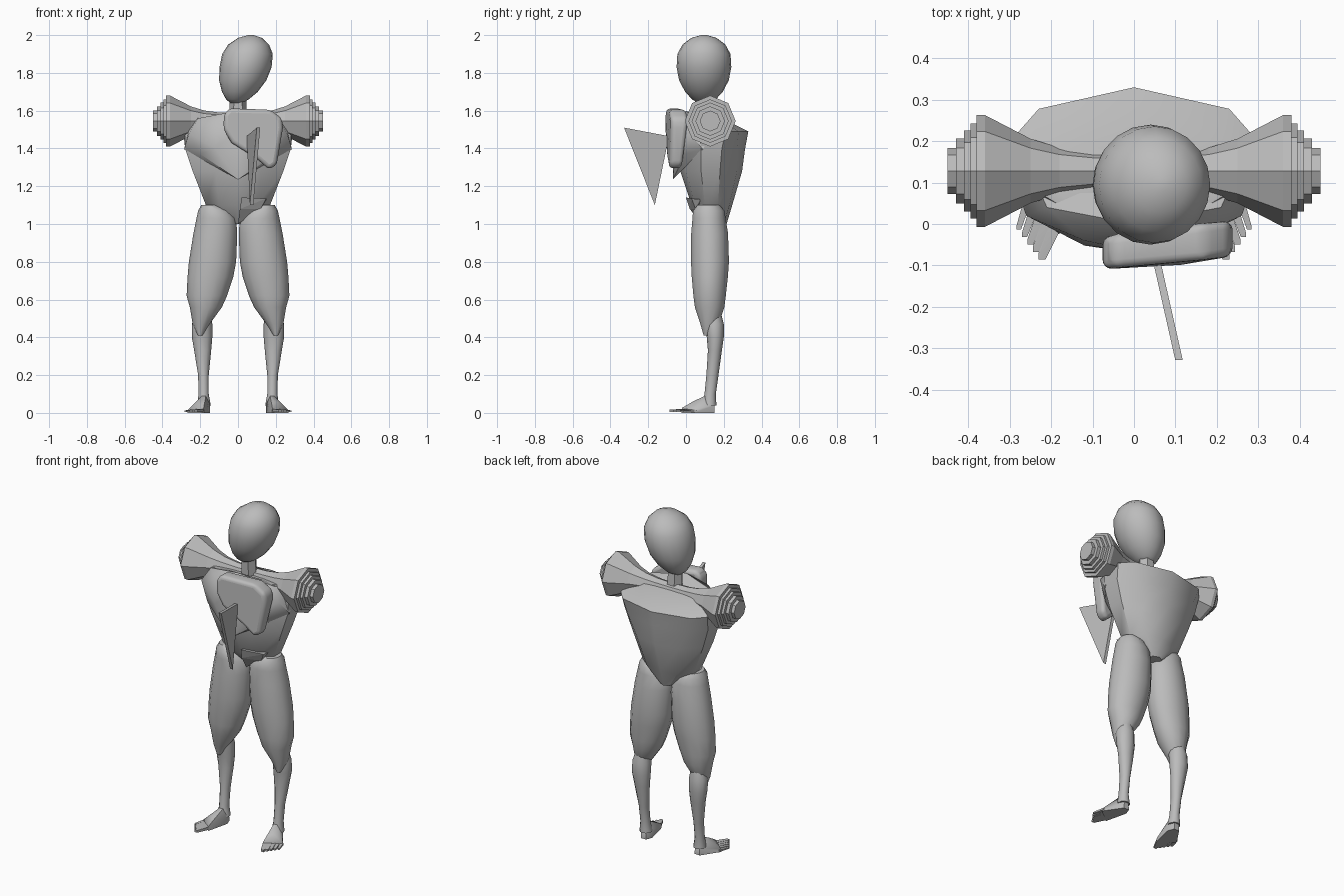
import bpy, bmesh, math
from mathutils import Vector, Matrix

grey = bpy.data.materials.new("plain grey")
grey.diffuse_color = (0.5, 0.5, 0.5, 1)


def finish(bm, name, angle=40, mirror=False, bevel=0):
    bmesh.ops.recalc_face_normals(bm, faces=bm.faces)
    me = bpy.data.meshes.new(name)
    bm.to_mesh(me)
    bm.free()
    me.materials.append(grey)
    ob = bpy.data.objects.new(name, me)
    bpy.context.collection.objects.link(ob)
    if bevel:
        b = ob.modifiers.new("round", 'BEVEL')
        b.width, b.segments, b.limit_method = bevel, 4, 'ANGLE'
    if mirror:
        m = ob.modifiers.new("mirror", 'MIRROR')
        m.use_mirror_merge = False
    if angle:
        bpy.ops.object.select_all(action='DESELECT')
        ob.select_set(True)
        bpy.context.view_layer.objects.active = ob
        bpy.ops.object.shade_smooth_by_angle(angle=math.radians(angle))
    return ob


def skin(rings):
    """Join rings of points with quads and cap the ends."""
    bm = bmesh.new()
    vs = [[bm.verts.new(p) for p in r] for r in rings]
    n = len(vs[0])
    for a, b in zip(vs, vs[1:]):
        for i in range(n):
            j = (i + 1) % n
            bm.faces.new((a[i], a[j], b[j], b[i]))
    bm.faces.new(vs[0][::-1])
    bm.faces.new(vs[-1])
    return bm


def loft(sections, n):
    """sections: (z, centre x, centre y, radius x, radius y)"""
    return skin([[(cx + rx * math.cos(2 * math.pi * i / n),
                   cy + ry * math.sin(2 * math.pi * i / n), z) for i in range(n)]
                 for z, cx, cy, rx, ry in sections])


def hull(points, bm=None):
    bm = bm or bmesh.new()
    vs = [bm.verts.new(p) for p in points]
    r = bmesh.ops.convex_hull(bm, input=vs)
    junk = [v for v in r["geom_interior"] if isinstance(v, bmesh.types.BMVert)]
    bmesh.ops.delete(bm, geom=junk, context='VERTS')
    return bm


# head: leaning egg
head = [(1.64, -.01, .03), (1.66, -.003, .06), (1.70, .01, .095), (1.76, .025, .125),
        (1.83, .04, .138), (1.90, .05, .134), (1.95, .056, .108), (1.985, .064, .064),
        (2.0, .068, .015)]
finish(loft([(z, cx, .095, r, r * 1.05) for z, cx, r in head], 20), "head", 60)

# neck
finish(loft([(1.5, 0, .11, .05, .05), (1.7, 0, .1, .042, .042)], 6), "neck", 0)

# torso: half rings mirrored across x
torso = [
    (1.00, [(0, .10), (.03, .11), (.04, .14), (.04, .17), (.03, .20), (0, .215)]),
    (1.10, [(0, .03), (.10, .05), (.17, .10), (.17, .17), (.10, .23), (0, .245)]),
    (1.28, [(0, -.03), (.12, .0), (.24, .08), (.24, .18), (.14, .27), (0, .297)]),
    (1.40, [(0, -.04), (.13, -.01), (.28, .08), (.28, .19), (.20, .27), (0, .313)]),
    (1.49, [(0, -.04), (.13, -.01), (.28, .08), (.29, .21), (.23, .278), (0, .33)]),
    (1.56, [(0, -.01), (.12, .01), (.22, .07), (.25, .15), (.14, .18), (0, .19)]),
]
rings = []
for z, half in torso:
    rings.append([(x, y, z) for x, y in half] + [(-x, y, z) for x, y in half[-2:0:-1]])
finish(skin(rings), "torso", 35)

# chest: V-shaped mass over the front of the torso
pts = [(0, -.07, 1.235), (0, -.065, 1.50), (0, 0, 1.60)]
for s in (1, -1):
    pts += [(s * x, y, z) for x, y, z in [
        (.285, .09, 1.395), (.26, .02, 1.48), (.12, -.052, 1.40), (.12, -.04, 1.545),
        (.21, .04, 1.56), (.26, .15, 1.52), (.20, -.005, 1.37)]]
finish(hull(pts), "chest", 35)

# folded flap at the front of the waist
finish(hull([(.02, .0, 1.14), (.15, .03, 1.135), (.02, .08, 1.13), (.15, .08, 1.13),
             (.0, .08, 1.0), (.01, .02, 1.08), (.12, .05, 1.08)]), "waist_flap", 0)

# thighs and calves
thigh = [(.41, .20, .105, .012, .012), (.47, .195, .125, .045, .05), (.56, .17, .125, .085, .08),
         (.62, .165, .125, .107, .088), (.72, .146, .126, .121, .098), (.80, .135, .127, .125, .103),
         (.95, .12, .125, .116, .10), (1.03, .115, .122, .105, .09), (1.07, .126, .12, .085, .085),
         (1.10, .145, .12, .05, .06)]
finish(loft(thigh, 14), "thighs", 50, mirror=True)
calf = [(.04, .18, .125, .036, .036), (.10, .182, .128, .027, .03), (.20, .183, .14, .028, .032),
        (.33, .187, .153, .045, .037), (.40, .19, .155, .054, .045), (.47, .19, .15, .054, .05),
        (.53, .185, .14, .04, .045)]
finish(loft(calf, 12), "calves", 60, mirror=True)

# feet, turned outward, with five toes each
foot = hull([(.162, .15, 0), (.197, .15, 0), (.148, .11, 0), (.212, .11, 0), (.165, .15, .04),
             (.195, .15, .04), (.15, .11, .05), (.208, .11, .05), (.17, .10, .09), (.192, .10, .09),
             (.18, -.025, 0), (.182, -.022, .026), (.268, .045, 0), (.264, .045, .018),
             (.19, .04, .062), (.215, .045, .055)])
finish(foot, "feet", 50, mirror=True)
toes = bmesh.new()
for i in range(5):
    t = i / 4
    base = Vector((.193, -.012, .013)).lerp(Vector((.260, .048, .010)), t)
    tip = Vector((.222, -.078, .010)).lerp(Vector((.278, -.008, .008)), t)
    r = .011 - .004 * t
    box = [(a * r, b * r, c * r * .8) for a in (1, -1) for b in (1, -1) for c in (1, -1)]
    hull([base + Vector(p) for p in box] + [tip + Vector(p) * .75 for p in box], toes)
finish(toes, "toes", 50, mirror=True)

# yoke: eight-sided bar across the shoulders with stepped ends
side = [(0, .042), (.10, .045), (.18, .056), (.25, .078), (.36, .135), (.38, .135), (.38, .115),
        (.395, .115), (.395, .098), (.41, .098), (.41, .078), (.43, .078), (.43, .055), (.45, .055)]
prof = [(-x, r) for x, r in side[:0:-1]] + side
yoke = loft([(x, 0, 0, r, r) for x, r in prof], 8)
yoke.transform(Matrix.Translation((0, .128, 1.545)) @ Matrix.Rotation(math.pi / 2, 4, 'Y'))
finish(yoke, "shoulder_yoke", 0)

# rounded slab on the front of the shoulder
outline = [(-.075, 1.58), (-.045, 1.612), (.17, 1.605), (.232, 1.56), (.238, 1.51), (.205, 1.315),
           (.165, 1.288), (.10, 1.345), (-.035, 1.43), (-.076, 1.50)]


def slab_y(x, z, back):
    y = -.108 + max(0, x - .05) * .16
    if back:
        y += .055 + .09 * (z - 1.30) + .05 * max(0, x)
    return y


slab = skin([[(x, slab_y(x, z, b), z) for x, z in outline] for b in (False, True)])
finish(slab, "shoulder_slab", 50, bevel=.022)

# thin three-cornered blade
blade = [(-.328, 1.51), (-.09, 1.465), (-.165, 1.10)]
finish(skin([[(.055 + (-.09 - y) * .225 + dx, y, z) for y, z in blade] for dx in (-.009, .009)]),
       "blade", 0)
